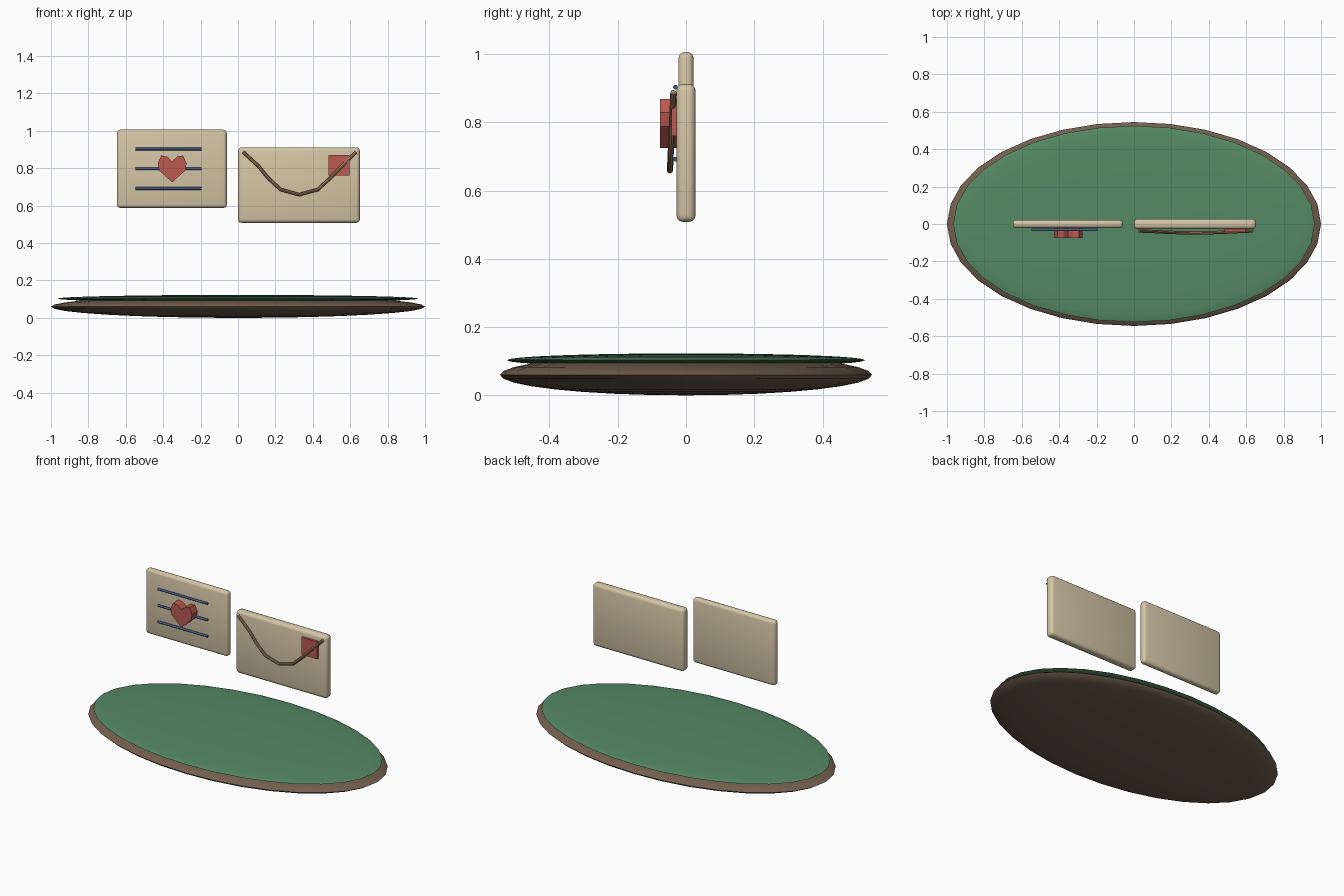
import bpy, math

if "Cube" in bpy.data.objects:
    bpy.data.objects.remove(bpy.data.objects["Cube"])


def mat(name, r, g, b):
    m = bpy.data.materials.new(name)
    m.diffuse_color = (r, g, b, 1)
    m.use_nodes = True
    m.node_tree.nodes["Principled BSDF"].inputs["Base Color"].default_value = m.diffuse_color
    return m


CREAM = mat("cream", 0.66, 0.56, 0.38)
GREEN = mat("green", 0.09, 0.25, 0.13)
BROWN = mat("brown", 0.17, 0.115, 0.075)
TAN = mat("tan", 0.36, 0.21, 0.11)
RED = mat("red", 0.50, 0.10, 0.08)
BLUE = mat("blue", 0.06, 0.11, 0.26)


def finish(ob, name, material, smooth=True):
    ob.name = name
    ob.data.materials.append(material)
    if smooth:
        bpy.context.view_layer.objects.active = ob
        ob.select_set(True)
        bpy.ops.object.shade_smooth_by_angle(angle=math.radians(40))
    ob.select_set(False)
    return ob


def disc(name, z, size, material):
    bpy.ops.mesh.primitive_uv_sphere_add(segments=32, ring_count=16, location=(0, 0, z))
    ob = bpy.context.object
    ob.scale = size
    bpy.ops.object.transform_apply(location=False, rotation=False, scale=True)
    return finish(ob, name, material)


def box(name, x0, x1, y0, y1, z0, z1, material, bevel=0.0):
    bpy.ops.mesh.primitive_cube_add(
        size=1, location=((x0 + x1) / 2, (y0 + y1) / 2, (z0 + z1) / 2))
    ob = bpy.context.object
    ob.scale = (x1 - x0, y1 - y0, z1 - z0)
    bpy.ops.object.transform_apply(location=False, rotation=False, scale=True)
    if bevel:
        mod = ob.modifiers.new("rounded", 'BEVEL')
        mod.width, mod.segments = bevel, 3
        bpy.ops.object.modifier_apply(modifier=mod.name)
    return finish(ob, name, material, bool(bevel))


# oval base with its green top
disc("base", 0.06, (1.0, 0.545, 0.06), BROWN)
disc("green_top", 0.103, (0.966, 0.525, 0.02), GREEN)

# the two cards
box("letter", -0.648, -0.06, -0.022, 0.022, 0.588, 1.006, CREAM, 0.018)
box("envelope", 0.0, 0.652, -0.028, 0.028, 0.508, 0.912, CREAM, 0.02)

# ruled lines on the letter
for i, z in enumerate((0.903, 0.797, 0.692)):
    bpy.ops.mesh.primitive_cylinder_add(
        vertices=12, radius=0.007, depth=0.354, location=(-0.372, -0.031, z),
        rotation=(0, math.pi / 2, 0))
    finish(bpy.context.object, f"ruled_line_{i + 1}", BLUE)

# heart: mirrored half outline, extruded
half = [(0, 0.838), (0.026, 0.862), (0.058, 0.868), (0.077, 0.828), (0.070, 0.788), (0, 0.725)]
outline = half + [(-x, z) for x, z in reversed(half[1:-1])]
n = len(outline)
verts = [(x - 0.352, y, z) for y in (-0.076, -0.021) for x, z in outline]
faces = [tuple(reversed(range(n))), tuple(range(n, 2 * n))]
faces += [(i, (i + 1) % n, n + (i + 1) % n, n + i) for i in range(n)]
me = bpy.data.meshes.new("heart")
me.from_pydata(verts, [], faces)
heart = bpy.data.objects.new("heart", me)
bpy.context.collection.objects.link(heart)
bpy.context.view_layer.objects.active = heart
heart.select_set(True)
bpy.ops.object.mode_set(mode='EDIT')
bpy.ops.mesh.select_all(action='SELECT')
bpy.ops.mesh.normals_make_consistent(inside=False)
bpy.ops.object.mode_set(mode='OBJECT')
finish(heart, "heart", RED, False)

# stamp on the envelope
box("stamp", 0.484, 0.596, -0.043, -0.026, 0.76, 0.872, RED)

# envelope flap edge: tube along a sagging path
path = [(0.026, 0.888), (0.11, 0.811), (0.16, 0.749), (0.228, 0.686), (0.327, 0.659),
        (0.426, 0.686), (0.495, 0.749), (0.55, 0.806), (0.632, 0.888)]
cu = bpy.data.curves.new("flap_edge", 'CURVE')
cu.dimensions = '3D'
cu.bevel_depth = 0.009
cu.bevel_resolution = 2
cu.use_fill_caps = True
sp = cu.splines.new('POLY')
sp.points.add(len(path) - 1)
for p, (x, z) in zip(sp.points, path):
    p.co = (x, -0.047 + 0.01 * (z - 0.659) / 0.229, z, 1)
flap = bpy.data.objects.new("flap_edge", cu)
bpy.context.collection.objects.link(flap)
bpy.context.view_layer.objects.active = flap
flap.select_set(True)
bpy.ops.object.convert(target='MESH')
finish(bpy.context.object, "flap_edge", TAN)
